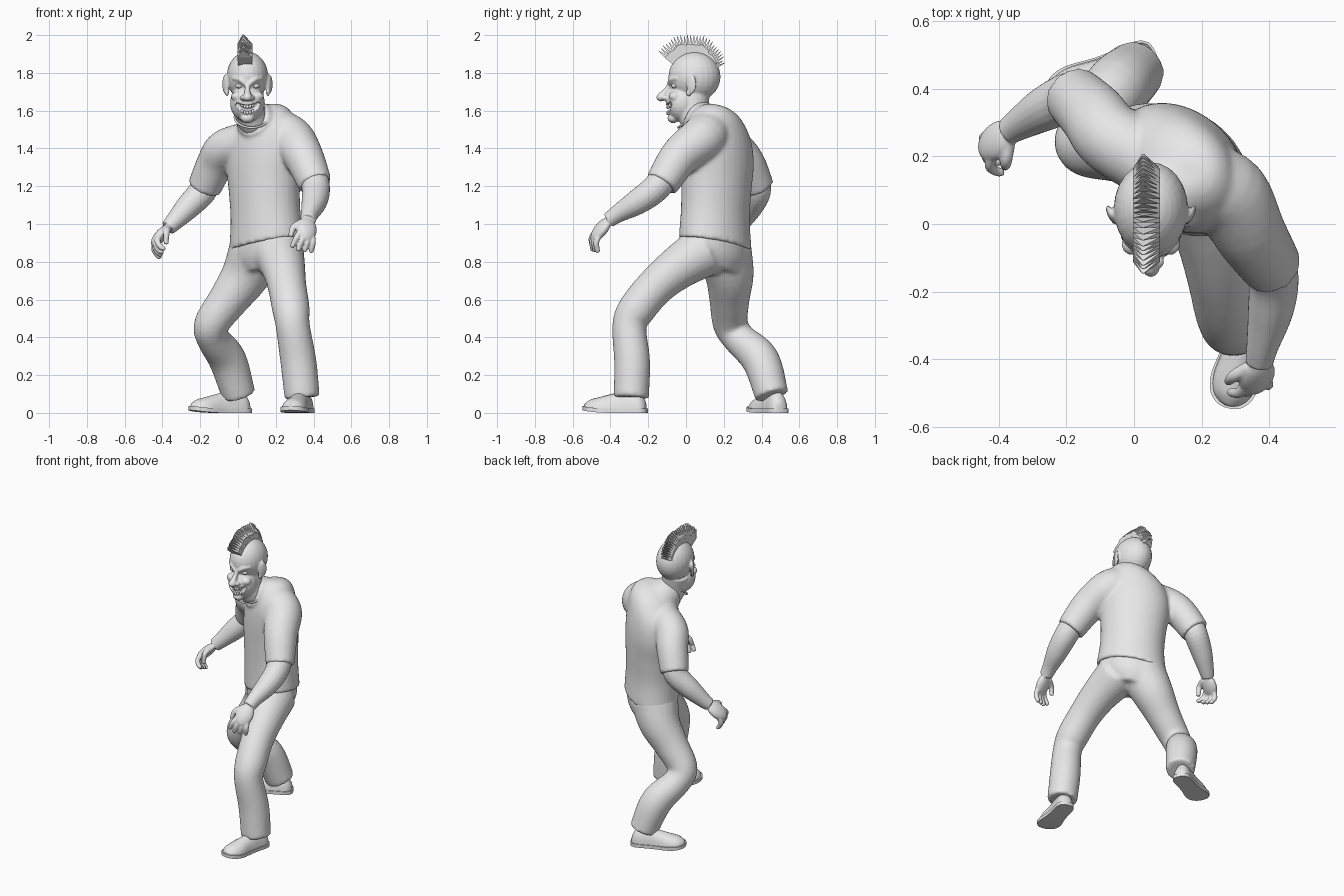
import bpy, bmesh, math, random
from mathutils import Vector, Matrix

random.seed(4)
if "Cube" in bpy.data.objects:
    bpy.data.objects.remove(bpy.data.objects["Cube"], do_unlink=True)

grey = bpy.data.materials.new("plain_grey")
grey.use_nodes = True
grey.diffuse_color = (.8, .8, .8, 1)
grey.node_tree.nodes["Principled BSDF"].inputs["Base Color"].default_value = grey.diffuse_color

UP = Vector((0, 0, 1))
TURN = -.75                                   # yaw of the twisted body
SIDE = Vector((math.cos(TURN), math.sin(TURN), 0))
FRONT = Vector((math.sin(TURN), -math.cos(TURN), 0))
HEAD_X = .05


def spline(keys, steps=5):
    """Smoothly interpolate a list of equal-length tuples."""
    keys = [Vector(k) for k in keys]
    keys = [2 * keys[0] - keys[1]] + keys + [2 * keys[-1] - keys[-2]]
    points = []
    for a, b, c, d in zip(keys, keys[1:], keys[2:], keys[3:]):
        for i in range(steps):
            t = i / steps
            points.append(b + (c - a + (2 * a - 5 * b + 4 * c - d + (3 * (b - c) + d - a) * t) * t) * t * .5)
    return points + [keys[-2]]


def circle(count):
    return [(math.cos(math.tau * i / count), math.sin(math.tau * i / count)) for i in range(count)]


def loft(bm, rings):
    """Bridge closed rings of points and cap both ends."""
    rows = [[bm.verts.new(p) for p in ring] for ring in rings]
    for low, high in zip(rows, rows[1:]):
        for i in range(len(low)):
            bm.faces.new((low[i - 1], low[i], high[i], high[i - 1]))
    bm.faces.new(rows[0][::-1])
    bm.faces.new(rows[-1])


def tube(bm, keys, count=20):
    """Round limb along keys of x, y, z, radius."""
    points = spline(keys)
    rings = []
    for i, p in enumerate(points):
        tangent = (points[min(i + 1, len(points) - 1)] - points[max(i - 1, 0)]).xyz.normalized()
        u = (SIDE - tangent * SIDE.dot(tangent)).normalized()
        v = tangent.cross(u)
        rings.append([p.xyz + (u * c + v * s) * p.w for c, s in circle(count)])
    loft(bm, rings)


def trunk(bm, keys, tilt=.2):
    """Oval body sections: x, y, z, half width, half depth."""
    loft(bm, [[Vector(k[:3]) + SIDE * k[3] * c + FRONT * k[4] * s + UP * tilt * k[3] * c
               for c, s in circle(32)] for k in spline(keys)])


def ball(bm, centre, radii, spin=0.0):
    m = Matrix.Translation(centre) @ Matrix.Rotation(spin, 4, "Z") @ Matrix.Diagonal((*radii, 1))
    bmesh.ops.create_uvsphere(bm, u_segments=24, v_segments=16, radius=1, matrix=m)


def finish(name, bm, voxel=0.0, relax=0, smooth=True):
    """Make an object; a voxel size fuses overlapping volumes into one skin."""
    bmesh.ops.recalc_face_normals(bm, faces=bm.faces)
    mesh = bpy.data.meshes.new(name)
    bm.to_mesh(mesh)
    bm.free()
    mesh.materials.append(grey)
    obj = bpy.data.objects.new(name, mesh)
    bpy.context.collection.objects.link(obj)
    if voxel:
        fuse = obj.modifiers.new("fuse", "REMESH")
        fuse.mode, fuse.voxel_size, fuse.use_smooth_shade = "VOXEL", voxel, True
        soften = obj.modifiers.new("soften", "SMOOTH")
        soften.factor, soften.iterations = .5, relax
    elif smooth:
        bpy.ops.object.select_all(action="DESELECT")
        obj.select_set(True)
        bpy.context.view_layer.objects.active = obj
        bpy.ops.object.shade_smooth_by_angle(angle=.7)
    return obj


# Shirt: trunk, collar yoke and two short sleeves
bm = bmesh.new()
trunk(bm, [(.15, .155, .89, .218, .17), (.145, .155, 1.05, .2, .165), (.14, .16, 1.2, .205, .168),
           (.135, .165, 1.35, .22, .168), (.135, .165, 1.47, .205, .155), (.15, .165, 1.56, .15, .125),
           (.16, .16, 1.61, .09, .085), (.16, .15, 1.63, .04, .04)])
tube(bm, [(.13, .15, 1.45, .16), (.105, .09, 1.53, .12), (.075, .035, 1.56, .094)])
tube(bm, [(.2, .12, 1.485, .125), (.28, .085, 1.45, .122), (.345, -.03, 1.36, .107), (.41, -.13, 1.21, .09)])
tube(bm, [(.04, .19, 1.43, .11), (-.07, .255, 1.395, .105), (-.12, .32, 1.32, .1), (-.18, .38, 1.19, .09)])
finish("shirt", bm, .011, 7)
bpy.ops.mesh.primitive_torus_add(major_radius=.09, minor_radius=.006, location=(.073, .031, 1.565),
                                 rotation=(.65, 0, 0))
collar = bpy.context.object
collar.name = "collar"
collar.data.materials.append(grey)
bpy.ops.object.shade_smooth()

# Trousers: pelvis and two bent legs
bm = bmesh.new()
trunk(bm, [(.15, .155, .98, .18, .14), (.15, .155, .9, .2, .155), (.15, .155, .82, .185, .15),
           (.15, .155, .75, .13, .12)])
tube(bm, [(.21, .1, .86, .14), (.24, -.04, .77, .117), (.26, -.16, .67, .103), (.28, -.26, .55, .1),
          (.29, -.3, .46, .091), (.32, -.285, .27, .096), (.34, -.29, .08, .094)])
tube(bm, [(.1, .2, .86, .15), (.04, .23, .73, .13), (-.05, .23, .6, .107), (-.14, .235, .47, .093),
          (-.13, .285, .39, .088), (-.055, .395, .28, .1), (.005, .455, .09, .09)])
finish("trousers", bm, .011, 10)


# Shoes with flat soles
def shoe(name, centre, heading):
    ahead = Vector((*heading, 0)).normalized()
    across = ahead.cross(UP)
    keys = spline([(-.168, .012, .05), (-.16, .034, .07), (-.13, .05, .11), (-.06, .052, .12),
                   (0, .055, .105), (.08, .066, .085), (.13, .058, .072), (.158, .036, .055),
                   (.168, .012, .045)])
    upper, sole = bmesh.new(), bmesh.new()
    middle = Vector((*centre, 0))
    loft(upper, [[middle + ahead * t + across * w * c + UP * (.02 + (top - .02) * max(s, 0))
                  for c, s in circle(20)] for t, w, top in keys])
    loft(sole, [[middle + ahead * t * 1.04 + across * w * 1.1 * c + UP * (z + max(t, 0) ** 2 * .5)
                 for c, z in ((-1, 0), (1, 0), (1, .022), (-1, .022))] for t, w, top in keys])
    finish(name, upper)
    finish(name + "_sole", sole)


shoe("left_shoe", (.32, -.375), (-.25, -1))
shoe("right_shoe", (-.095, .435), (-1, -.45))


# Arms with hands: palm, four fingers and a thumb
def arm(name, keys, ahead, thumb, hand_sign, curl, size=1.4):
    bm = bmesh.new()
    tube(bm, keys)
    d = Vector(ahead).normalized()
    s = Vector(thumb)
    s = (s - d * s.dot(d)).normalized()
    n = d.cross(s) * hand_sign
    wrist = Vector(keys[-1][:3])

    def digit(*joints):
        tube(bm, [(*(wrist + (d * a + s * b + n * c) * size), r * size) for a, b, c, r in joints], 10)

    m = Matrix((d * .055, s * .04, n * .022)).transposed().to_4x4()
    bmesh.ops.create_uvsphere(bm, u_segments=20, v_segments=12, radius=size,
                              matrix=Matrix.Translation(wrist + d * .045 * size) @ m)
    for i in range(4):
        x = .03 - .02 * i
        reach = .034 - .005 * abs(i - 1)
        digit((.065, x * .8, 0, .012), (.08 + reach * .5, x * 1.1, .018 * curl, .0115),
              (.085 + reach * (1.4 - curl), x * 1.25, .016 + .035 * curl, .01),
              (.085 + reach * (2 - 2.2 * curl), x * 1.35, .026 + .03 * curl, .008))
    digit((.015, .02, .005, .015), (.045, .048, .014, .013), (.08, .06 - .03 * curl, .02 + .03 * curl, .009))
    finish(name, bm, .005, 3)


arm("left_arm", [(.4, -.1, 1.26, .075), (.413, -.17, 1.18, .074), (.403, -.26, 1.115, .067),
                 (.38, -.36, 1.055, .048), (.37, -.41, 1.02, .041)],
    (-.1, -.62, -.75), (-.85, -.2, .3), 1, .3)
arm("right_arm", [(-.16, .37, 1.24, .073), (-.19, .375, 1.17, .074), (-.265, .34, 1.09, .066),
                  (-.34, .295, 1.01, .048), (-.37, .275, .98, .041)],
    (-.62, -.48, -.66), (.2, -.8, .4), -1, .75)

# Head: skull, jaw, neck, nose, cheeks, brows and ears fused into one skin
bm = bmesh.new()
ball(bm, (HEAD_X, .045, 1.78), (.11, .138, .132))
ball(bm, (HEAD_X, -.015, 1.64), (.092, .092, .102))
ball(bm, (HEAD_X, -.068, 1.56), (.036, .03, .026))
tube(bm, [(.1, .1, 1.5, .08), (.07, .04, 1.57, .08), (HEAD_X, .04, 1.68, .085)])
tube(bm, [(HEAD_X, -.08, 1.745, .012), (HEAD_X, -.11, 1.7, .016), (HEAD_X, -.13, 1.675, .023)])
ball(bm, (HEAD_X, -.132, 1.67), (.025, .025, .021))
for side in (-1, 1):
    def face_x(offset):
        return HEAD_X + side * offset
    ball(bm, (face_x(.024), -.112, 1.668), (.016, .018, .014))
    ball(bm, (face_x(.055), -.06, 1.675), (.032, .032, .026))
    tube(bm, [(face_x(.012), -.088, 1.742, .012), (face_x(.04), -.078, 1.765, .014),
              (face_x(.078), -.045, 1.772, .01)], 12)
    ball(bm, (face_x(.117), .028, 1.74), (.011, .03, .052), side * -.45)
    ball(bm, (face_x(.108), .015, 1.695), (.01, .016, .02))
head = finish("head", bm, .006, 4)

# Wide curved grin cut into the jaw
bm = bmesh.new()
tube(bm, [(HEAD_X - .062, -.083, 1.636, .01), (HEAD_X - .034, -.1, 1.613, .023),
          (HEAD_X, -.108, 1.603, .028), (HEAD_X + .036, -.1, 1.614, .024),
          (HEAD_X + .066, -.08, 1.642, .01)])
cutter = finish("mouth_cutter", bm)
cutter.hide_render = True
cutter.hide_set(True)
cut = head.modifiers.new("mouth", "BOOLEAN")
cut.operation, cut.object = "DIFFERENCE", cutter

# Teeth in two curved rows, and half-closed eyes
bm = bmesh.new()
for row, height in ((1, 1.62), (-1, 1.588)):
    for i in range(-3, 4):
        ball(bm, (HEAD_X + i * .014, -.096 + .003 * i * i, height + .0022 * i * i),
             (.008, .009, .011))
finish("teeth", bm)
bm = bmesh.new()
for side in (-1, 1):
    ball(bm, (HEAD_X + side * .043, -.06, 1.732), (.021, .017, .014))
finish("eyes", bm)

# Mohawk: a dense fan of pointed blades over the skull
bm = bmesh.new()
blades = 27
centre = Vector((.037, .03, 1.77))
for i in range(blades):
    part = i / (blades - 1)
    angle = -.87 + 2 * part
    out = Vector((0, math.sin(angle), math.cos(angle)))
    along = Vector((0, math.cos(angle), -math.sin(angle)))
    tip = .235 - .04 * max(part - .55, 0) / .45 + random.uniform(-.008, .006)
    rings = []
    for width, depth, reach, lean in ((.036, .006, .1, 0), (.04, .0075, tip - .05, 0),
                                      (.003, .001, tip, -.01)):
        rings.append([centre + Vector((a * width + lean, 0, 0)) + along * b * depth + out * reach
                      for a, b in ((-1, -1), (1, -1), (1, 1), (-1, 1))])
    loft(bm, rings)
finish("mohawk", bm, smooth=False)
